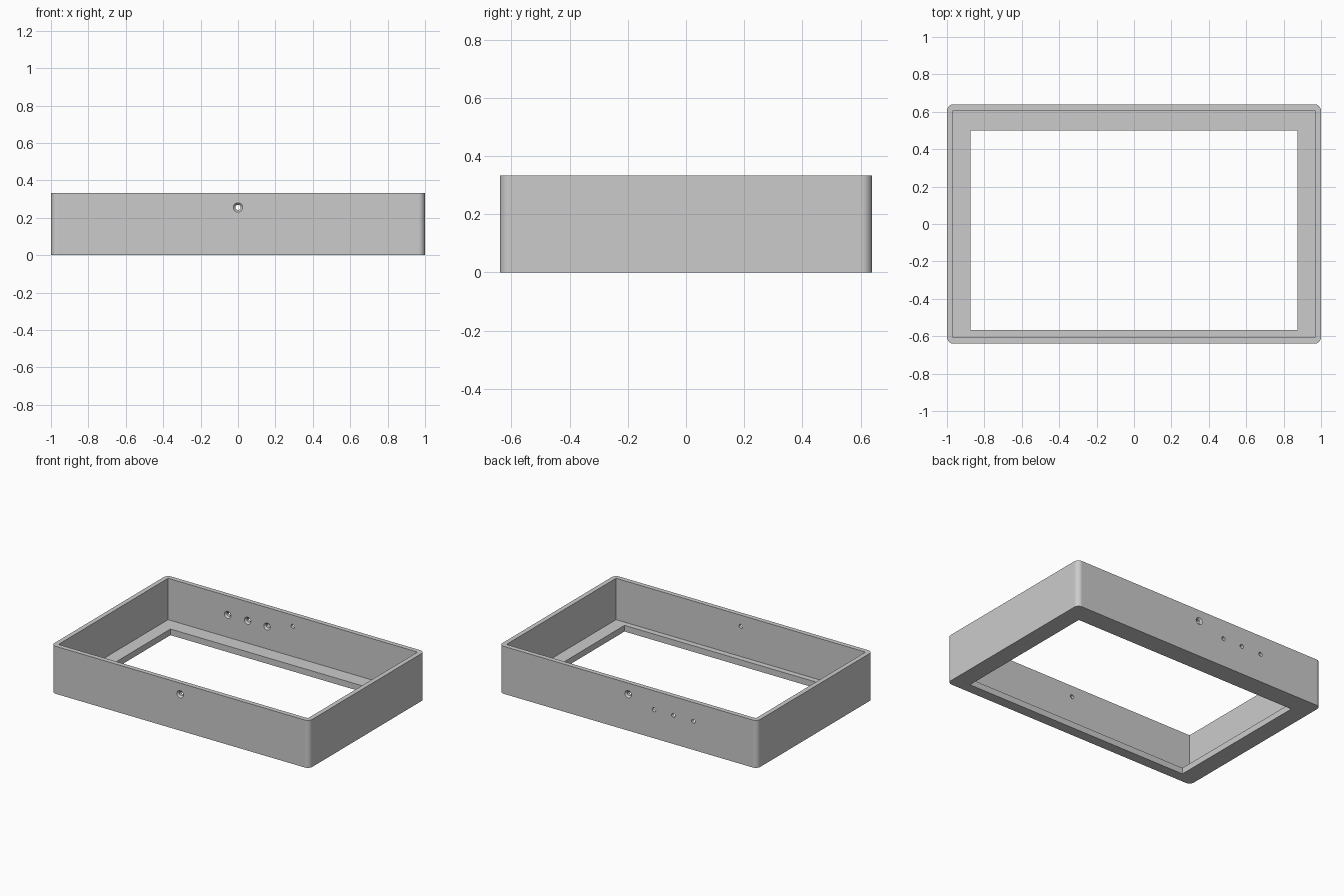
import bpy, bmesh, math
from mathutils import Matrix

if "Cube" in bpy.data.objects:
    bpy.data.objects.remove(bpy.data.objects["Cube"])

HX, HY, H = 1.0, 0.64, 0.333      # outer half sizes and height
WALL, FLOOR = 0.033, 0.043        # wall and floor thickness
DRILL, SINK = 0.014, 0.025        # hole and countersink radii

grey = bpy.data.materials.new("light_grey")
grey.diffuse_color = (0.6, 0.6, 0.6, 1)
grey.use_nodes = True
grey.node_tree.nodes["Principled BSDF"].inputs["Base Color"].default_value = grey.diffuse_color


def finish(name, bm):
    mesh = bpy.data.meshes.new(name)
    bm.to_mesh(mesh)
    bm.free()
    mesh.materials.append(grey)
    obj = bpy.data.objects.new(name, mesh)
    bpy.context.collection.objects.link(obj)
    return obj


def box(name, x0, x1, y0, y1, z0, z1, corner=0):
    bm = bmesh.new()
    m = (Matrix.Translation(((x0 + x1) / 2, (y0 + y1) / 2, (z0 + z1) / 2))
         @ Matrix.Diagonal((x1 - x0, y1 - y0, z1 - z0, 1)))
    bmesh.ops.create_cube(bm, size=1, matrix=m)
    if corner:
        upright = [e for e in bm.edges
                   if abs(e.verts[0].co.z - e.verts[1].co.z) > 0.1]
        bmesh.ops.bevel(bm, geom=upright, offset=corner, segments=10,
                        profile=0.5, affect='EDGES')
    return finish(name, bm)


def cone(name, x, y, z, r1, r2, depth, facing):
    """Cone along y; the r2 end points towards facing (-1 front, 1 back)."""
    bm = bmesh.new()
    m = Matrix.Translation((x, y, z)) @ Matrix.Rotation(-facing * math.pi / 2, 4, 'X')
    bmesh.ops.create_cone(bm, cap_ends=True, segments=32, radius1=r1,
                          radius2=r2, depth=depth, matrix=m)
    return finish(name, bm)


def cut(target, cutter):
    mod = target.modifiers.new("cut", 'BOOLEAN')
    mod.operation, mod.solver, mod.object = 'DIFFERENCE', 'EXACT', cutter
    bpy.context.view_layer.objects.active = target
    bpy.ops.object.modifier_apply(modifier=mod.name)
    bpy.data.objects.remove(cutter, do_unlink=True)


# Rounded tray body, hollowed from above
frame = box("frame", -HX, HX, -HY, HY, 0, H, corner=0.035)
cut(frame, box("cavity", WALL - HX, HX - WALL, WALL - HY, HY - WALL, FLOOR, H + 0.1))

# Off-centre window in the floor
cut(frame, box("window", -0.874, 0.874, -0.567, 0.50, -0.1, FLOOR + 0.05))

# Countersunk holes: x, z, wall side, y of the countersunk face, facing
holes = [(0, 0.255, -1, -HY, -1), (0, 0.255, 1, HY, 1)]
holes += [(x, 0.20, 1, HY - WALL, -1) for x in (-0.20, -0.35, -0.505)]
for x, z, side, face_y, facing in holes:
    cut(frame, cone("drill", x, side * (HY - WALL / 2), z, DRILL, DRILL, 0.1, 1))
    cut(frame, cone("countersink", x, face_y - facing * 0.005, z,
                    SINK - 0.015, SINK + 0.005, 0.02, facing))

# Smooth rounded corners and holes, flat walls
bpy.ops.object.select_all(action='DESELECT')
frame.select_set(True)
bpy.context.view_layer.objects.active = frame
bpy.ops.object.shade_smooth_by_angle(angle=math.radians(30))
weighted = frame.modifiers.new("flat_walls", 'WEIGHTED_NORMAL')
weighted.keep_sharp = True
